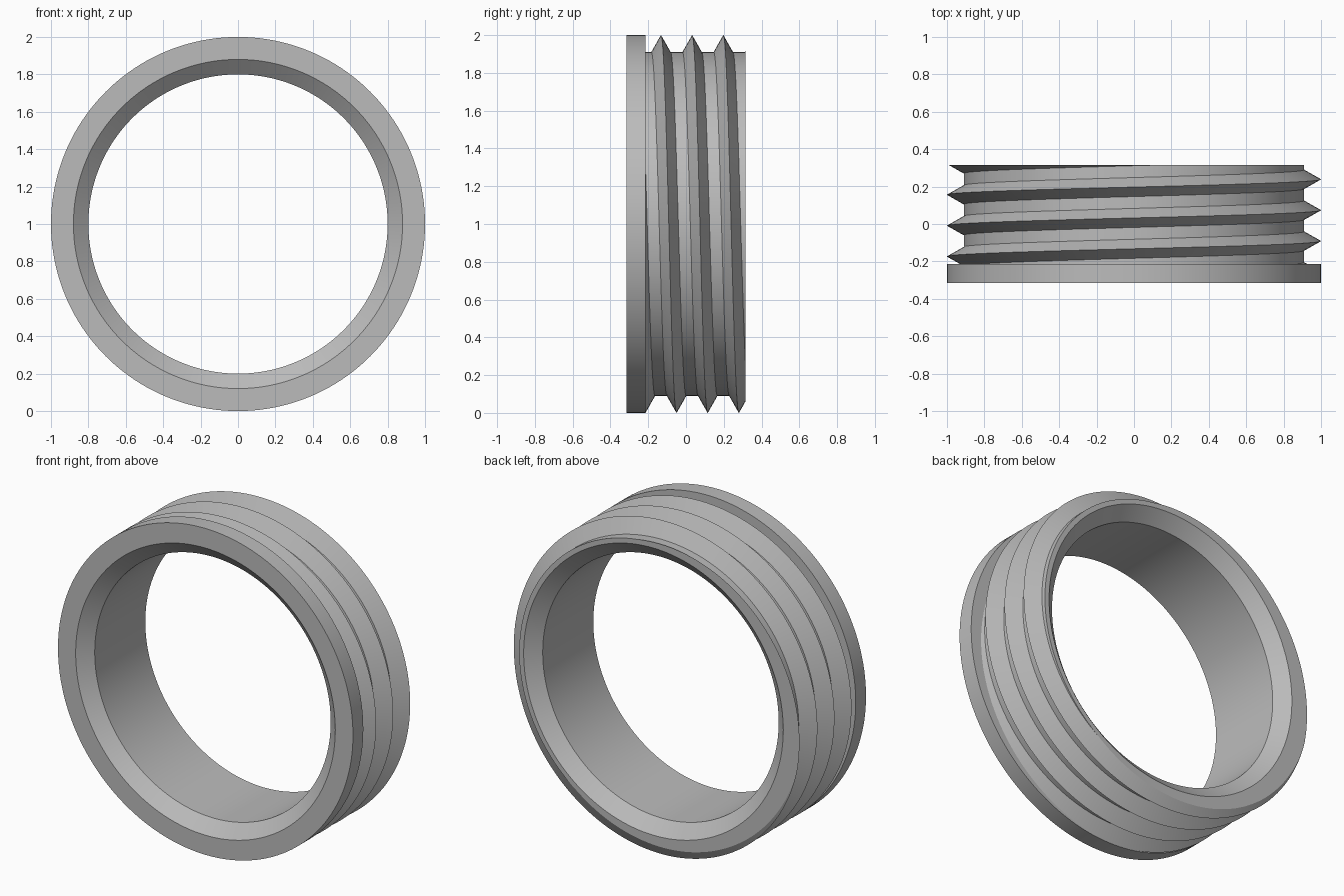
import bpy, bmesh, math
from mathutils import Vector

if "Cube" in bpy.data.objects:
    bpy.data.objects.remove(bpy.data.objects["Cube"])

SEGMENTS = 160
FRONT, FLANGE_BACK, BACK = -0.315, -0.215, 0.315
BORE, CHAMFER_R, CHAMFER_D, ROOT, CREST = 0.80, 0.88, 0.07, 0.91, 1.0
PITCH, HALF_WIDTH, CREST_AT_TOP = 0.165, 0.052, 0.0325

grey = bpy.data.materials.new("plain_grey")
grey.use_nodes = True
colour = (0.5, 0.5, 0.5, 1)
grey.diffuse_color = colour
grey.node_tree.nodes["Principled BSDF"].inputs["Base Color"].default_value = colour


def point(radius, y, angle):
    """Position around the ring's y axis, angle measured from the top towards +x."""
    return Vector((radius * math.sin(angle), y, 1 + radius * math.cos(angle)))


def sweep(bm, profile, first, last, rise=0.0, closed=False):
    """Sweep a closed (radius, y) profile round the axis, climbing by rise per turn."""
    rings = []
    for i in range(first, last if closed else last + 1):
        turn = i / SEGMENTS
        rings.append([bm.verts.new(point(r, y + rise * turn, turn * math.tau))
                      for r, y in profile])
    pairs = list(zip(rings, rings[1:]))
    if closed:
        pairs.append((rings[-1], rings[0]))
    n = len(profile)
    for a, b in pairs:
        for j in range(n):
            k = (j + 1) % n
            bm.faces.new((a[j], a[k], b[k], b[j]))


def trim(bm, y, direction):
    """Cut the mesh flat at y, drop what lies beyond and cap the opening."""
    cut = bmesh.ops.bisect_plane(
        bm, geom=bm.verts[:] + bm.edges[:] + bm.faces[:], dist=1e-6,
        plane_co=(0, y, 0), plane_no=(0, direction, 0), clear_outer=True)
    edges = [e for e in cut["geom_cut"] if isinstance(e, bmesh.types.BMEdge)]
    bmesh.ops.triangle_fill(bm, edges=edges, use_beauty=True,
                            normal=(0, direction, 0))


def finish(bm, name):
    bmesh.ops.recalc_face_normals(bm, faces=bm.faces[:])
    mesh = bpy.data.meshes.new(name)
    bm.to_mesh(mesh)
    bm.free()
    mesh.materials.append(grey)
    obj = bpy.data.objects.new(name, mesh)
    bpy.context.collection.objects.link(obj)
    bpy.ops.object.select_all(action="DESELECT")
    obj.select_set(True)
    bpy.context.view_layer.objects.active = obj
    bpy.ops.object.shade_smooth_by_angle(angle=math.radians(25))


# Flanged sleeve with a chamfer at both ends of the bore
bm = bmesh.new()
sweep(bm, [(CHAMFER_R, FRONT), (CREST, FRONT), (CREST, FLANGE_BACK),
           (ROOT, FLANGE_BACK), (ROOT, BACK), (CHAMFER_R, BACK),
           (BORE, BACK - CHAMFER_D), (BORE, FRONT + CHAMFER_D)],
      0, SEGMENTS, closed=True)
finish(bm, "flanged_sleeve")

# V-shaped helical thread, running out flat at the flange and the back face
bm = bmesh.new()
sweep(bm, [(ROOT - 0.002, CREST_AT_TOP - HALF_WIDTH), (CREST, CREST_AT_TOP),
           (ROOT - 0.002, CREST_AT_TOP + HALF_WIDTH)],
      -2 * SEGMENTS, int(2.2 * SEGMENTS), rise=PITCH)
trim(bm, FLANGE_BACK, -1)
trim(bm, BACK, 1)
finish(bm, "screw_thread")
